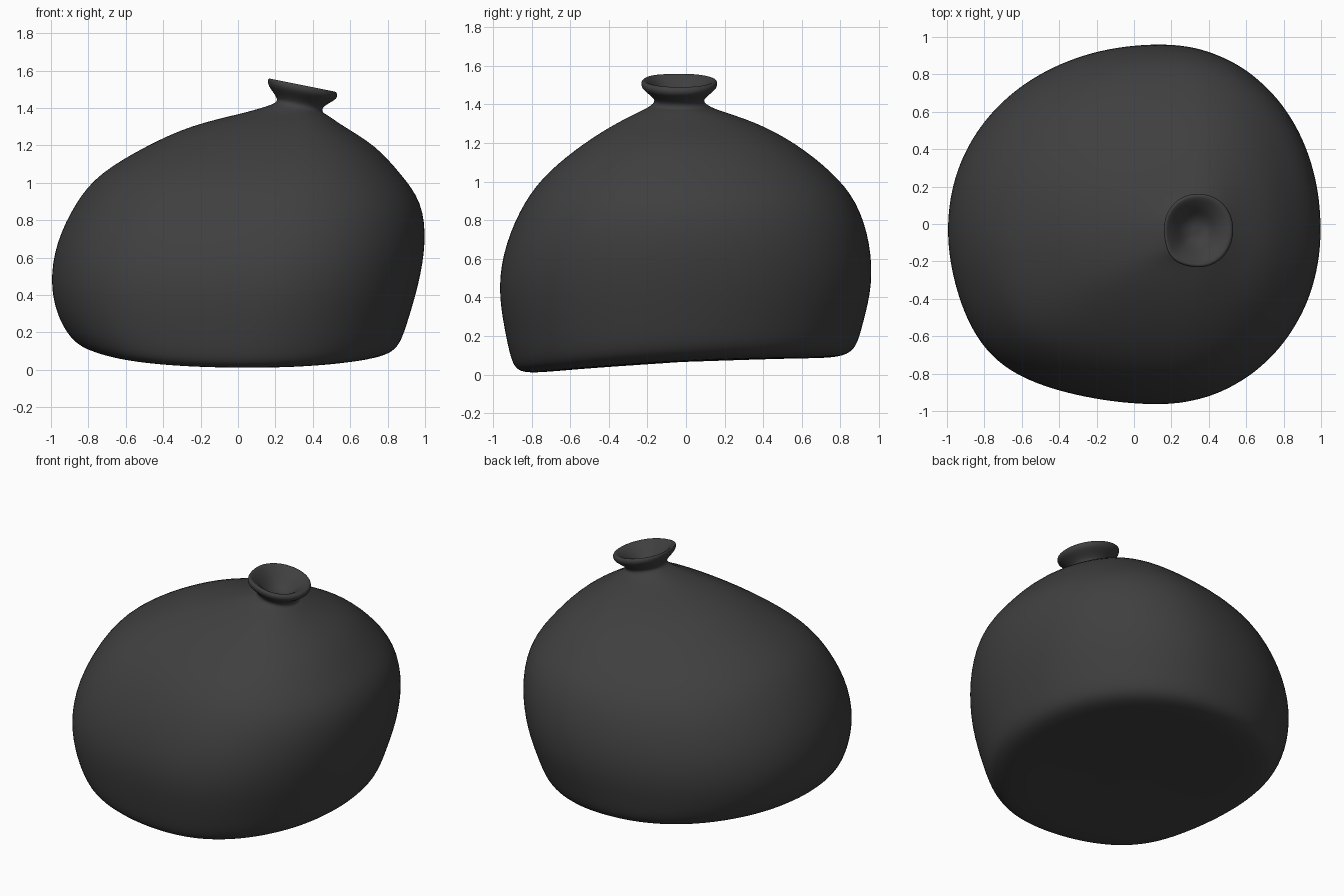
import bpy, bmesh, math

if "Cube" in bpy.data.objects:
    bpy.data.objects.remove(bpy.data.objects["Cube"])

SEG = 40

# Body sections: z, xmin, xmax, ymin, ymax
body = [
    (0.00, -0.55, 0.55, -0.58, 0.55),
    (0.00, -0.72, 0.69, -0.80, 0.74),
    (0.02, -0.83, 0.81, -0.88, 0.84),
    (0.08, -0.90, 0.87, -0.91, 0.89),
    (0.22, -0.97, 0.91, -0.94, 0.92),
    (0.45, -1.01, 0.97, -0.98, 0.97),
    (0.68, -0.98, 1.01, -0.94, 0.96),
    (0.90, -0.87, 0.99, -0.84, 0.89),
    (1.05, -0.75, 0.87, -0.72, 0.76),
    (1.20, -0.49, 0.74, -0.53, 0.57),
    (1.31, -0.25, 0.55, -0.35, 0.36),
    (1.37, 0.02, 0.47, -0.22, 0.16),
]
# Neck, flared lip and hollow: z, radius
neck = [(1.397, 0.125), (1.425, 0.117), (1.462, 0.155), (1.487, 0.183),
        (1.513, 0.188), (1.53, 0.178), (1.52, 0.155), (1.48, 0.11),
        (1.435, 0.075), (1.415, 0.035)]


def section(z, x0, x1, y0, y1, tilt=0.0):
    """Egg-shaped section, a little squarer at the front left corner."""
    cx, cy = 0.04 + 0.2 * z, -0.03
    pts = []
    for i in range(SEG):
        a = 2 * math.pi * i / SEG
        c, s = math.cos(a), math.sin(a)
        n = 2.08
        if c < 0 and s < 0:
            n += 0.42 * (2 * c * s) ** 2
        c = math.copysign(abs(c) ** (2 / n), c)
        s = math.copysign(abs(s) ** (2 / n), s)
        x = cx + c * (x1 - cx if c > 0 else cx - x0)
        y = cy + s * (y1 - cy if s > 0 else cy - y0)
        # The underside rises toward the back and the left
        fade = max(0.0, 1 - z / 0.5)
        t = min(1.0, max(0.0, (y + 0.85) / 1.5))
        lift = 0.085 * t * (2 - t) + 0.05 * max(0.0, -x) ** 2
        pts.append((x, y, z + fade * lift - tilt * (x - 0.33)))
    return pts


# Loft body and neck into one continuous skin
sections = [section(*r) for r in body]
for z, r in neck:
    mx = 0.33 + 0.25 * max(0.0, r - 0.125)   # lip leans to the right
    ry = r * 1.06
    sections.append(section(z, mx - r, mx + r, -0.035 - ry, -0.035 + ry, 0.2))

bm = bmesh.new()
loops = [[bm.verts.new(p) for p in pts] for pts in sections]
for lo, hi in zip(loops, loops[1:]):
    for i in range(SEG):
        j = (i + 1) % SEG
        bm.faces.new((lo[i], lo[j], hi[j], hi[i]))

# Close the underside and the bottom of the hollow
for loop in (loops[0], loops[-1]):
    mid = bm.verts.new([sum(v.co[k] for v in loop) / SEG for k in range(3)])
    for i in range(SEG):
        bm.faces.new((loop[i], loop[(i + 1) % SEG], mid))
bmesh.ops.recalc_face_normals(bm, faces=bm.faces)

mesh = bpy.data.meshes.new("sack")
bm.to_mesh(mesh)
bm.free()
for p in mesh.polygons:
    p.use_smooth = True
sack = bpy.data.objects.new("sack", mesh)
bpy.context.collection.objects.link(sack)
sub = sack.modifiers.new("smooth", 'SUBSURF')
sub.levels = sub.render_levels = 2

# Dark grey material
mat = bpy.data.materials.new("dark_grey")
mat.diffuse_color = (0.05, 0.05, 0.05, 1)
mat.use_nodes = True
mat.node_tree.nodes["Principled BSDF"].inputs["Base Color"].default_value = mat.diffuse_color
mesh.materials.append(mat)
